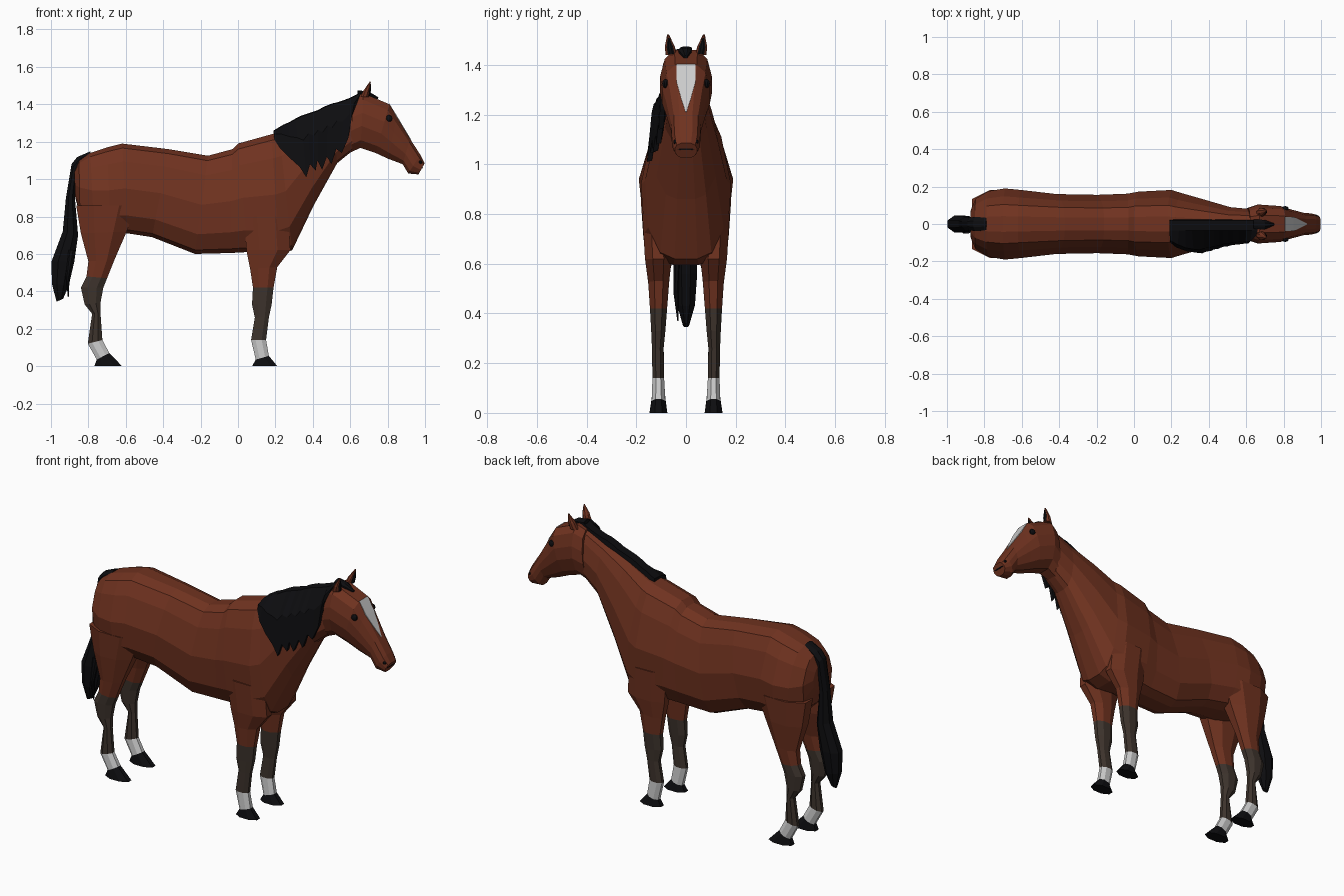
import bpy, bmesh, math
from mathutils import Vector


def material(name, rgb):
    m = bpy.data.materials.new(name)
    m.diffuse_color = (*rgb, 1)
    return m


COAT = material("coat", (0.16, 0.032, 0.014))
BLACK = material("black_hair", (0.004, 0.004, 0.005))
SOCK = material("dark_sock", (0.048, 0.034, 0.026))
WHITE = material("white_marking", (0.65, 0.63, 0.62))


def finish(name, bm, mat, mirror=False):
    bmesh.ops.recalc_face_normals(bm, faces=bm.faces)
    me = bpy.data.meshes.new(name)
    bm.to_mesh(me)
    bm.free()
    ob = bpy.data.objects.new(name, me)
    bpy.context.collection.objects.link(ob)
    me.materials.append(mat)
    if mirror:
        mod = ob.modifiers.new("mirror", 'MIRROR')
        mod.use_axis = (False, True, False)
        mod.use_mirror_merge = False
    return ob


def loft(name, rings, mat, mirror=False):
    """Skin a list of equal-length point rings and cap both ends."""
    bm = bmesh.new()
    rows = [[bm.verts.new(p) for p in r] for r in rings]
    n = len(rows[0])
    for a, b in zip(rows, rows[1:]):
        for i in range(n):
            j = (i + 1) % n
            bm.faces.new((a[i], a[j], b[j], b[i]))
    bm.faces.new(rows[0])
    bm.faces.new(rows[-1])
    return finish(name, bm, mat, mirror)


def section(xt, zt, xb, zb, w, prof):
    """Symmetric ring from a top point to a bottom point with half-width w."""
    half = [(xt + (xb - xt) * t, k * w, zt + (zb - zt) * t) for k, t in prof]
    return half + [(x, -y, z) for x, y, z in reversed(half)]


def octagon(xb, zb, xf, zf, y0, y1):
    """Eight-sided ring between a back point and a front point."""
    r = 0.5 / math.cos(math.pi / 8)
    ring = []
    for i in range(8):
        a = math.pi / 8 + i * math.pi / 4
        u, v = 0.5 + r * math.cos(a), 0.5 + r * math.sin(a)
        ring.append((xb + (xf - xb) * u, y0 + (y1 - y0) * v, zb + (zf - zb) * u))
    return ring


# torso and neck
BODY = [(0.22, 0), (0.55, 0.05), (0.78, 0.2), (1, 0.5), (0.92, 0.8), (0.62, 0.96), (0.28, 1)]
loft("body", [section(*s, BODY) for s in [
    (-0.875, 1.04, -0.87, 0.90, 0.075),
    (-0.85, 1.10, -0.845, 0.81, 0.135),
    (-0.79, 1.14, -0.77, 0.74, 0.175),
    (-0.70, 1.17, -0.68, 0.71, 0.19),
    (-0.62, 1.19, -0.59, 0.71, 0.182),
    (-0.37, 1.16, -0.46, 0.69, 0.16),
    (-0.16, 1.125, -0.23, 0.60, 0.156),
    (-0.03, 1.16, -0.04, 0.605, 0.162),
    (0.00, 1.19, 0.05, 0.61, 0.173),
    (0.18, 1.24, 0.22, 0.595, 0.182),
    (0.22, 1.25, 0.29, 0.62, 0.165),
    (0.35, 1.315, 0.405, 0.86, 0.13),
    (0.50, 1.375, 0.53, 1.085, 0.09),
    (0.64, 1.44, 0.61, 1.15, 0.08)]], COAT)

# head
HEAD = [(0.45, 0), (0.82, 0.12), (1, 0.36), (1, 0.6), (0.76, 0.86), (0.35, 1)]
loft("head", [section(*s, HEAD) for s in [
    (0.62, 1.435, 0.595, 1.14, 0.085),
    (0.67, 1.46, 0.655, 1.167, 0.104),
    (0.81, 1.40, 0.735, 1.14, 0.096),
    (0.85, 1.33, 0.80, 1.11, 0.08),
    (0.92, 1.215, 0.88, 1.08, 0.06),
    (0.975, 1.13, 0.91, 1.03, 0.056),
    (0.998, 1.085, 0.965, 1.025, 0.045)]], COAT)

# legs: each row is back x,z / front x,z / inner y / outer y, from hoof upwards
FRONT = [(0.075, 0, 0.21, 0, 0.075, 0.147),
         (0.095, 0.035, 0.165, 0.055, 0.083, 0.138),
         (0.07, 0.14, 0.15, 0.14, 0.088, 0.135),
         (0.09, 0.26, 0.165, 0.26, 0.09, 0.137),
         (0.075, 0.33, 0.18, 0.33, 0.083, 0.14),
         (0.08, 0.42, 0.19, 0.42, 0.076, 0.145),
         (0.065, 0.52, 0.21, 0.53, 0.068, 0.152),
         (0.045, 0.62, 0.28, 0.62, 0.058, 0.165),
         (0.03, 0.80, 0.27, 0.80, 0.06, 0.176)]
HIND = [(-0.768, 0, -0.62, 0, 0.075, 0.147),
        (-0.755, 0.035, -0.688, 0.07, 0.083, 0.138),
        (-0.803, 0.12, -0.725, 0.14, 0.088, 0.135),
        (-0.78, 0.28, -0.735, 0.28, 0.09, 0.137),
        (-0.82, 0.33, -0.735, 0.34, 0.085, 0.14),
        (-0.84, 0.42, -0.72, 0.42, 0.08, 0.145),
        (-0.81, 0.48, -0.70, 0.47, 0.076, 0.147),
        (-0.80, 0.56, -0.66, 0.57, 0.066, 0.155),
        (-0.84, 0.71, -0.595, 0.72, 0.03, 0.172),
        (-0.865, 0.86, -0.54, 0.86, 0.02, 0.182)]
for side, rows, top in (("front", FRONT, 5), ("hind", HIND, 6)):
    rings = [octagon(*r) for r in rows]
    for part, a, b, mat in (("hoof", 0, 1, BLACK), ("pastern", 1, 2, WHITE),
                            ("lower_leg", 2, top, SOCK), ("upper_leg", top, len(rows) - 1, COAT)):
        loft(f"{side}_{part}", rings[a:b + 1], mat, True)

# mane: each column is crest x,z / tip x,z / outward reach
MANE = [(0.19, 1.26, 0.195, 1.21, 0.10), (0.24, 1.29, 0.225, 1.165, 0.125),
        (0.275, 1.305, 0.28, 1.11, 0.145), (0.31, 1.325, 0.33, 1.065, 0.153),
        (0.34, 1.34, 0.365, 1.01, 0.157), (0.37, 1.35, 0.385, 1.08, 0.148),
        (0.40, 1.36, 0.415, 1.045, 0.143), (0.43, 1.37, 0.425, 1.10, 0.136),
        (0.455, 1.385, 0.45, 1.05, 0.133), (0.48, 1.395, 0.475, 1.12, 0.122),
        (0.505, 1.405, 0.50, 1.08, 0.12), (0.53, 1.41, 0.525, 1.16, 0.112),
        (0.56, 1.42, 0.555, 1.14, 0.11), (0.60, 1.435, 0.59, 1.22, 0.105),
        (0.63, 1.45, 0.61, 1.34, 0.104), (0.66, 1.468, 0.645, 1.43, 0.07)]
rings = []
for xc, zc, xt, zt, r in MANE:
    zm, xm = zc + (zt - zc) * 0.4, xc + (xt - xc) * 0.4
    rings.append([(xc, 0.024, zc - 0.035), (xc, 0.02, zc), (xc, -0.035, zc - 0.004),
                  (xm, -0.88 * r, zm), (xt, -r, zt), (xt, 0.02 - r, zt + 0.005),
                  (xm, 0.05 - r, zm), (xc, -0.01, zc - 0.045)])
loft("mane", rings, BLACK)

# forelock
loft("forelock", [octagon(0.64, 1.455, 0.64, 1.475, -0.025, 0.025),
                  octagon(0.69, 1.44, 0.70, 1.468, -0.03, 0.022),
                  octagon(0.745, 1.42, 0.75, 1.438, -0.008, 0.004)], BLACK)

# tail with a dock patch on the rump and a pointed end
loft("tail", [octagon(*s) for s in [
    (-0.79, 1.148, -0.785, 1.12, -0.034, 0.034),
    (-0.86, 1.118, -0.82, 1.07, -0.038, 0.038),
    (-0.89, 1.08, -0.86, 1.03, -0.034, 0.034),
    (-0.92, 0.90, -0.872, 0.90, -0.034, 0.034),
    (-0.937, 0.72, -0.855, 0.70, -0.042, 0.042),
    (-0.997, 0.56, -0.875, 0.56, -0.045, 0.045),
    (-0.995, 0.44, -0.905, 0.43, -0.036, 0.036),
    (-0.97, 0.345, -0.935, 0.36, -0.012, 0.012)]], BLACK)
loft("tail_strand", [octagon(-0.91, 0.62, -0.87, 0.62, -0.05, -0.02),
                     octagon(-0.92, 0.48, -0.90, 0.48, -0.05, -0.03),
                     octagon(-0.91, 0.37, -0.905, 0.37, -0.035, -0.03)], BLACK)

# ears
for nm, mat, rows in (
    ("ear", COAT, [(0.655, 1.44, 0.70, 1.44, 0.038, 0.082), (0.672, 1.475, 0.705, 1.47, 0.045, 0.085),
                   (0.705, 1.522, 0.71, 1.52, 0.068, 0.076)]),
    ("ear_inside", BLACK, [(0.685, 1.445, 0.706, 1.445, 0.047, 0.073), (0.69, 1.475, 0.71, 1.47, 0.052, 0.078),
                           (0.705, 1.508, 0.711, 1.508, 0.066, 0.074)])):
    loft(nm, [octagon(*r) for r in rows], mat, True)

# white blaze down the face
blaze = [section(x, z, x - 0.012, z - 0.01, w, [(1, 0), (1, 1)]) for x, z, w in
         [(0.809, 1.404, 0.038), (0.853, 1.333, 0.038), (0.895, 1.262, 0.018), (0.925, 1.212, 0.002)]]
loft("blaze", blaze, WHITE)


# eyes and nostrils
def bead(name, loc, size):
    bm = bmesh.new()
    bmesh.ops.create_uvsphere(bm, u_segments=10, v_segments=6, radius=1)
    for v in bm.verts:
        v.co = Vector(loc) + Vector(c * s for c, s in zip(v.co, size))
    finish(name, bm, BLACK, True)


bead("eye", (0.808, 0.082, 1.325), (0.019, 0.014, 0.018))
bead("nostril", (0.973, 0.037, 1.09), (0.012, 0.014, 0.012))

# mouth line
loft("mouth", [octagon(0.935, 1.055, 0.936, 1.061, -0.05, 0.05),
               octagon(0.987, 1.058, 0.988, 1.064, -0.034, 0.034)], BLACK)
